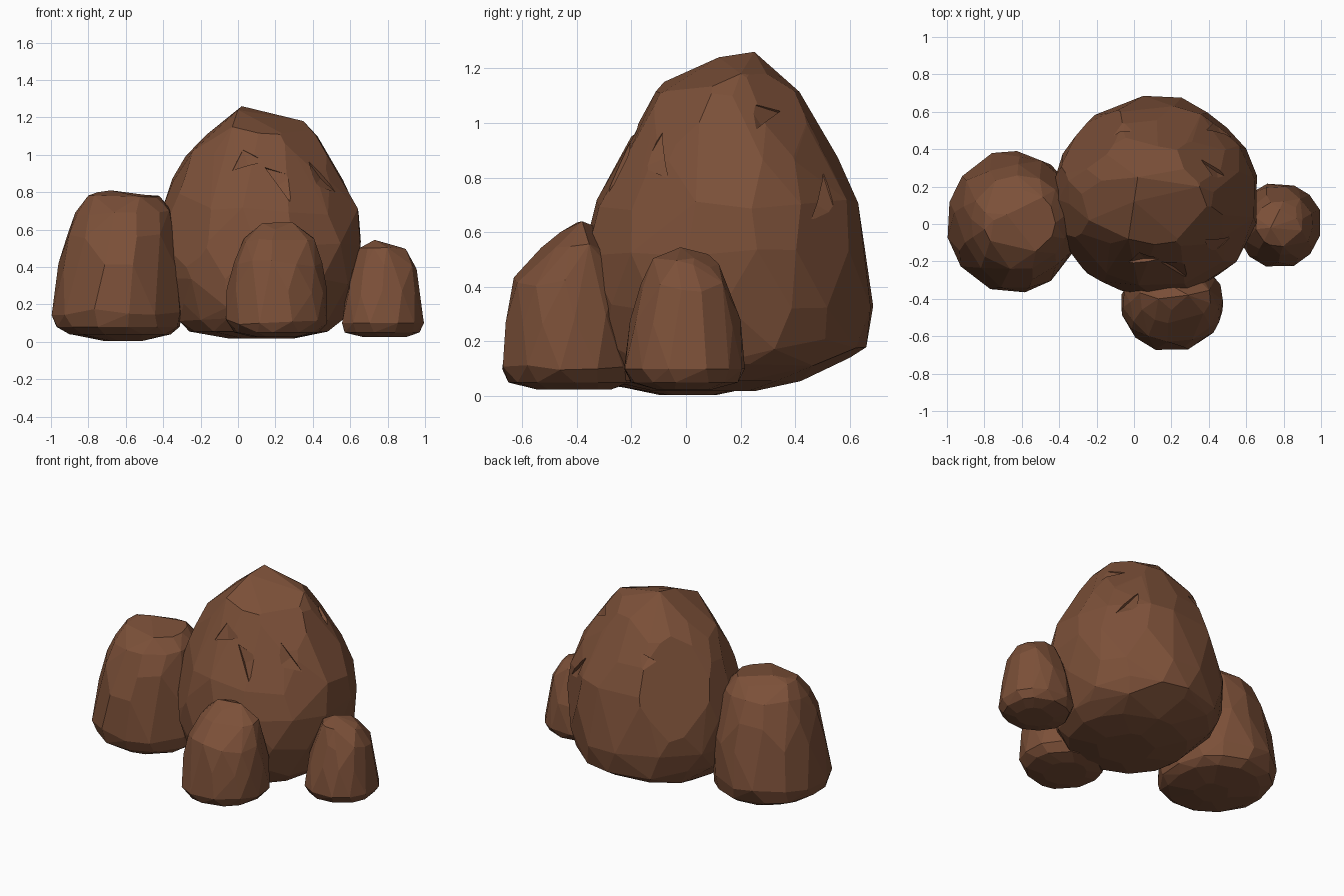
import bpy, bmesh, math, random
from mathutils import Vector

if "Cube" in bpy.data.objects:
    bpy.data.objects.remove(bpy.data.objects["Cube"])

brown = bpy.data.materials.new("warm_brown_stone")
brown.diffuse_color = (0.2, 0.08, 0.04, 1)
brown.use_nodes = True
brown.node_tree.nodes["Principled BSDF"].inputs["Base Color"].default_value = brown.diffuse_color


def rock(name, levels, sides, seed, extra=(), shaves=(), bulge=1.04):
    """Faceted boulder: hull round stacked rings (z, xmin, xmax, ymin, ymax)."""
    rng = random.Random(seed)
    bm = bmesh.new()
    for z, x0, x1, y0, y1 in levels:
        turn = rng.random() * 6.28
        for i in range(sides):
            a = turn + 2 * math.pi * (i + rng.uniform(-.22, .22)) / sides
            k = rng.uniform(1.0, bulge)
            x = (x0 + x1) / 2 + k * math.cos(a) * (x1 - x0) / 2
            y = (y0 + y1) / 2 + k * math.sin(a) * (y1 - y0) / 2
            bm.verts.new((min(max(x, x0), x1), min(max(y, y0), y1),
                          z + rng.uniform(-.02, .02) * (z > .1)))
    for p in extra:
        bm.verts.new(p)
    bmesh.ops.convex_hull(bm, input=bm.verts[:])
    loose = [v for v in bm.verts if not v.link_faces]
    bmesh.ops.delete(bm, geom=loose, context='VERTS')
    # shave broad flat facets off the bulging corners
    for nx, ny, nz, depth in shaves:
        n = Vector((nx, ny, nz)).normalized()
        reach = max(v.co.dot(n) for v in bm.verts) - depth
        bmesh.ops.bisect_plane(bm, geom=bm.verts[:] + bm.edges[:] + bm.faces[:],
                               plane_co=n * reach, plane_no=n, clear_outer=True)
        bmesh.ops.convex_hull(bm, input=bm.verts[:])
    # merge nearly coplanar triangles into broad chiselled facets
    bmesh.ops.dissolve_limit(bm, angle_limit=math.radians(7),
                             verts=bm.verts[:], edges=bm.edges[:])
    bmesh.ops.recalc_face_normals(bm, faces=bm.faces[:])
    me = bpy.data.meshes.new(name)
    bm.to_mesh(me)
    bm.free()
    me.materials.append(brown)
    ob = bpy.data.objects.new(name, me)
    bpy.context.collection.objects.link(ob)
    return ob


def chip(ob, origin, direction, length, tilt, depth=0.022):
    """Cut a long shallow flake where a ray from origin leaves the rock."""
    d = Vector(direction).normalized()
    hit, p, n, _ = ob.ray_cast(Vector(origin) + d * 3, -d)
    if not hit:
        return
    u = n.orthogonal().normalized()
    v = n.cross(u)
    u, v = u * math.cos(tilt) + v * math.sin(tilt), v * math.cos(tilt) - u * math.sin(tilt)
    floor = [p - u * length / 2 - n * .01, p + u * length / 2 - n * .01,
             p - n * depth, p + v * .1 - n * .002]
    bm = bmesh.new()
    for q in floor:
        bm.verts.new(q)
        bm.verts.new(q + n * .08)
    bmesh.ops.convex_hull(bm, input=bm.verts[:])
    me = bpy.data.meshes.new("chip_cutter")
    bm.to_mesh(me)
    bm.free()
    me.materials.append(brown)
    cut = bpy.data.objects.new("chip_cutter", me)
    cut.hide_render = True
    bpy.context.collection.objects.link(cut)
    mod = ob.modifiers.new("chip", 'BOOLEAN')
    mod.operation, mod.solver, mod.object = 'DIFFERENCE', 'EXACT', cut
    bpy.context.view_layer.objects.active = ob
    bpy.ops.object.modifier_apply(modifier=mod.name)
    bpy.data.objects.remove(cut)


# tall central boulder with a slanted peak
main = rock("main_boulder", [
    (.018, -.05, .30, -.12, .25), (.055, -.26, .48, -.28, .42),
    (.13, -.34, .56, -.34, .60), (.19, -.38, .60, -.36, .66),
    (.32, -.43, .64, -.385, .685), (.52, -.43, .665, -.38, .66),
    (.70, -.405, .645, -.33, .63), (.87, -.35, .57, -.22, .555),
    (1.0, -.28, .49, -.16, .485), (1.10, -.18, .425, -.11, .415)], 14, 4,
    [(.02, .25, 1.26), (0, .12, 1.24), (.35, .2, 1.18), (.3, .3, 1.17),
     (-.03, -.08, 1.15), (.1, .37, 1.14), (.28, -.06, 1.1)],
    [(-.68, .68, .3, .05), (.57, .57, .59, .025),
     (-.68, -.68, .22, .02), (.57, -.57, .57, .025)], 1.025)

# shallow flakes on the central boulder
centre = (.12, .12, .75)
for direction, length, tilt in [((.25, -1, .25), .24, 1.3), ((1, -.6, .4), .22, 1.2),
                                ((1, .5, .75), .24, 2.0), ((-.2, -1, .6), .18, 2.6),
                                ((1, 1, -.1), .28, 1.5), ((-.5, 1, .5), .22, .5)]:
    chip(main, centre, direction, length, tilt)

# left boulder
rock("left_boulder", [
    (.005, -.72, -.50, -.10, .12), (.04, -.90, -.36, -.28, .30),
    (.08, -.97, -.31, -.34, .36), (.16, -1.0, -.30, -.37, .39),
    (.40, -.96, -.31, -.34, .36), (.56, -.92, -.325, -.30, .32),
    (.69, -.87, -.355, -.24, .26), (.765, -.80, -.42, -.16, .18)], 13, 7,
    [(-.75, .02, .80), (-.68, .05, .81), (-.45, .02, .775)])

# small boulder at the front
rock("front_boulder", [
    (.025, .08, .33, -.55, -.27), (.05, -.02, .43, -.65, -.19),
    (.11, -.07, .475, -.68, -.17), (.28, -.06, .475, -.66, -.19),
    (.42, -.02, .45, -.63, -.22), (.54, .03, .41, -.53, -.27)], 12, 11,
    [(.13, -.40, .635), (.29, -.38, .64), (.2, -.46, .60), (.2, -.33, .62)])

# small boulder on the right
rock("right_boulder", [
    (.025, .67, .90, -.11, .10), (.05, .57, .97, -.20, .19),
    (.10, .55, 1.0, -.23, .22), (.27, .58, .975, -.205, .20),
    (.40, .61, .955, -.165, .165), (.485, .65, .90, -.12, .12)], 12, 15,
    [(.73, -.02, .545), (.87, .03, .505), (.78, .08, .52), (.76, -.09, .51)])
